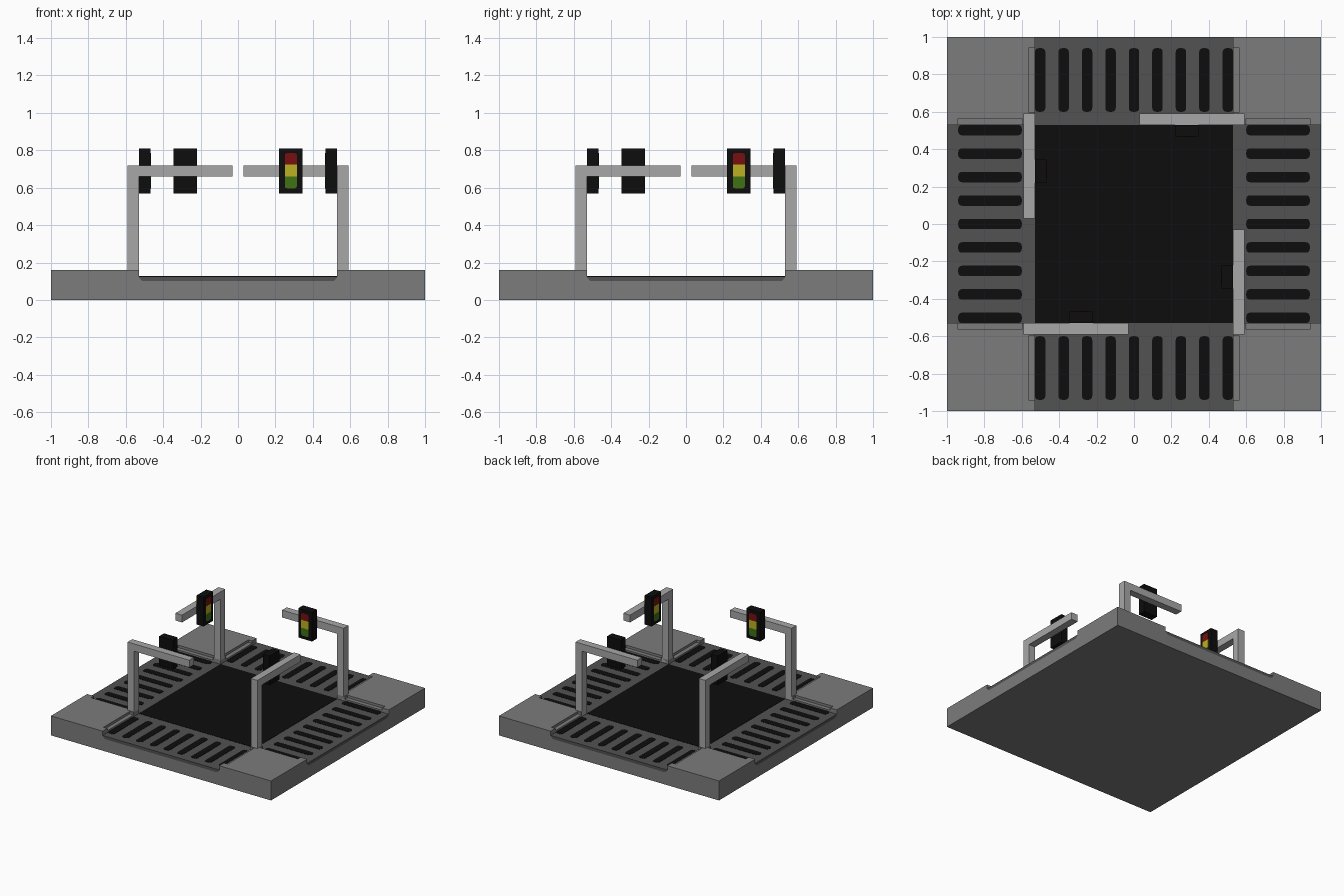
import bpy, bmesh, math
from mathutils import Matrix

cube = bpy.data.objects.get("Cube")
if cube:
    bpy.data.objects.remove(cube, do_unlink=True)


def material(name, rgb):
    m = bpy.data.materials.new(name)
    m.use_nodes = True
    m.diffuse_color = (*rgb, 1)
    m.node_tree.nodes["Principled BSDF"].inputs["Base Color"].default_value = (*rgb, 1)
    return m


PAVING = material("paving_grey", (0.20, 0.20, 0.20))
ROAD = material("road_grey", (0.085, 0.085, 0.085))
BLACK = material("black", (0.004, 0.004, 0.004))
METAL = material("light_grey", (0.39, 0.39, 0.39))
RED = material("red", (0.19, 0.005, 0.005))
YELLOW = material("yellow", (0.50, 0.44, 0.014))
GREEN = material("green", (0.05, 0.17, 0.008))


def prism(name, pts, lo, hi, mat, axis="z", turn=0):
    """Extrude an outline along z (points are x, y) or along y (points are x, z),
    then turn it by quarter turns about the middle."""
    bm = bmesh.new()
    place = (lambda p, h: (p[0], p[1], h)) if axis == "z" else (lambda p, h: (p[0], h, p[1]))
    a = [bm.verts.new(place(p, lo)) for p in pts]
    b = [bm.verts.new(place(p, hi)) for p in pts]
    bm.faces.new(a)
    bm.faces.new(b)
    n = len(pts)
    for i in range(n):
        bm.faces.new((a[i], a[(i + 1) % n], b[(i + 1) % n], b[i]))
    bmesh.ops.recalc_face_normals(bm, faces=bm.faces)
    bm.transform(Matrix.Rotation(turn * math.pi / 2, 4, "Z"))
    me = bpy.data.meshes.new(name)
    bm.to_mesh(me)
    bm.free()
    me.materials.append(mat)
    ob = bpy.data.objects.new(name, me)
    bpy.context.collection.objects.link(ob)
    return ob


def rect(x0, x1, y0, y1):
    return [(x0, y0), (x1, y0), (x1, y1), (x0, y1)]


def rounded(x0, x1, y0, y1, r, bottom=True, top=True):
    """Rectangle outline with rounded corners."""
    pts = []
    for cx, cy, start, on in ((x0 + r, y0 + r, 180, bottom), (x1 - r, y0 + r, 270, bottom),
                              (x1 - r, y1 - r, 0, top), (x0 + r, y1 - r, 90, top)):
        if on:
            for k in range(4):
                t = math.radians(start + 30 * k)
                pts.append((cx + r * math.cos(t), cy + r * math.sin(t)))
        else:
            pts.append((x0 if cx < (x0 + x1) / 2 else x1, y0 if start >= 180 else y1))
    return pts


IN = 0.53            # half width of the road
FLOOR, STREET, LEDGE, CURB = 0.10, 0.125, 0.14, 0.16
CH = 0.02            # slope at the foot of the curb
PAINT = STREET + 0.002

# Foundation and the middle of the crossing
prism("foundation", rect(-1, 1, -1, 1), 0, FLOOR, PAVING)
prism("crossing_middle", rect(-IN, IN, -IN, IN), FLOOR, PAINT, BLACK)

# Pavement outline with a lowered strip beside each crosswalk
A, B, D = 0.60, 0.94, 0.565
pavement = [(IN, IN), (A, IN), (A, D), (B, D), (B, IN), (1, IN), (1, 1),
            (IN, 1), (IN, B), (D, B), (D, A), (IN, A)]

for k, side in enumerate(("back", "right_hand", "front", "left_hand")):
    # Raised corner pavement
    prism(f"{side}_pavement_base", rect(IN, 1, IN, 1), FLOOR, LEDGE, PAVING, turn=k)
    prism(f"{side}_pavement_top", pavement, LEDGE, CURB, PAVING, turn=k)

    # Road arm with sloped lower edges, and the curb feet beneath them
    prism(f"{side}_road", [(-IN + CH, FLOOR), (IN - CH, FLOOR), (IN, FLOOR + CH), (IN, STREET),
                           (-IN, STREET), (-IN, FLOOR + CH)], IN, 1, ROAD, "y", k)
    for s in (-1, 1):
        prism(f"{side}_curb_foot", [(s * IN, FLOOR), (s * (IN - CH), FLOOR), (s * IN, FLOOR + CH)],
              IN, 1, PAVING, "y", k)

    # Crosswalk stripes
    for i in range(-4, 5):
        x = i * 0.1255
        prism(f"{side}_crosswalk_stripe", rounded(x - 0.028, x + 0.028, A, B, 0.02),
              STREET - 0.002, PAINT, BLACK, turn=k)

    # Bent signal pole
    prism(f"{side}_signal_pole", [(0.53, 0.13), (0.59, 0.13), (0.59, 0.72), (0.03, 0.72),
                                  (0.03, 0.66), (0.53, 0.66)], 0.53, 0.59, METAL, "y", k)

    # Signal housing with three lamps facing the middle
    prism(f"{side}_signal_housing", rect(0.22, 0.345, 0.57, 0.81), 0.468, 0.53, BLACK, "y", k)
    prism(f"{side}_red_lamp", rounded(0.25, 0.315, 0.725, 0.785, 0.012, bottom=False),
          0.464, 0.469, RED, "y", k)
    prism(f"{side}_yellow_lamp", rect(0.25, 0.315, 0.66, 0.725), 0.464, 0.469, YELLOW, "y", k)
    prism(f"{side}_green_lamp", rounded(0.25, 0.315, 0.597, 0.66, 0.012, top=False),
          0.464, 0.469, GREEN, "y", k)
